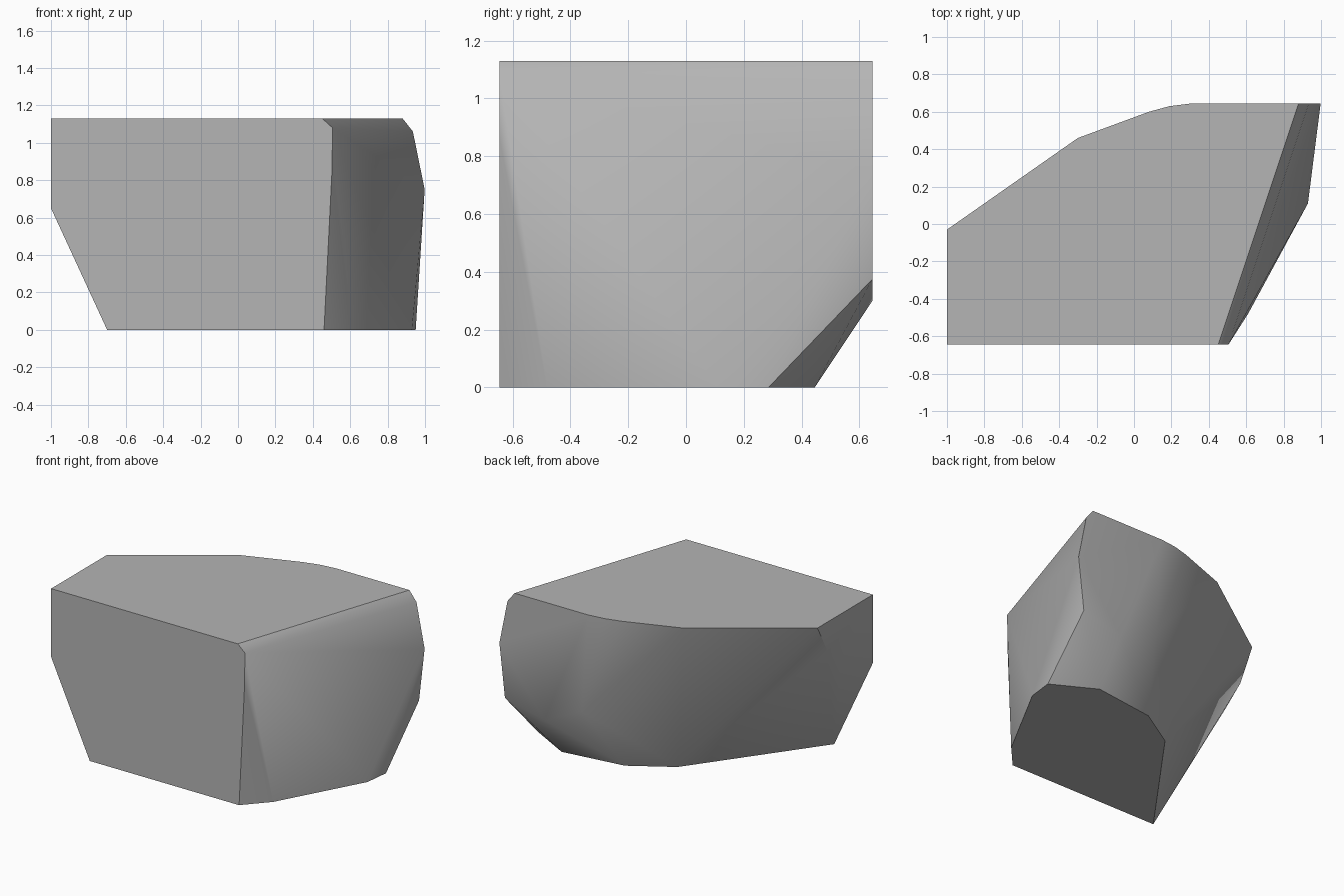
import bpy, bmesh
from math import radians

old = bpy.data.objects.get("Cube")
if old:
    bpy.data.objects.remove(old, do_unlink=True)

# Material
stone = bpy.data.materials.new("stone_grey")
stone.use_nodes = True
grey = (0.46, 0.46, 0.46, 1.0)
stone.diffuse_color = grey
stone.node_tree.nodes["Principled BSDF"].inputs["Base Color"].default_value = grey

TOP, FRONT, BACK, LEFT = 1.13, -0.645, 0.645, -1.0

# Flat top outline (x, y)
top = [(LEFT, FRONT), (0.45, FRONT), (0.88, BACK), (0.31, BACK),
       (0.19, 0.63), (0.08, 0.6), (-0.3, 0.46), (LEFT, -0.03)]
# Flat base outline (x, y)
base = [(-0.7, FRONT), (0.46, FRONT), (0.61, -0.48), (0.93, 0.11),
        (0.95, 0.285), (0.655, 0.445), (0.205, 0.385), (-0.08, 0.21)]
# Worn right edge of the front face (x, z)
front_edge = [(0.505, 1.08), (0.503, 0.86)]
# Rounded rim of the back face (x, z)
back_rim = [(0.935, 1.06), (0.998, 0.75), (0.955, 0.375), (0.65, 0.3), (0.36, 0.44)]
# Lower rim of the flat end face (y, z)
end_rim = [(FRONT, 0.65), (-0.29, 0.8), (-0.145, 0.92)]

points = [(x, y, TOP) for x, y in top]
points += [(x, y, 0) for x, y in base]
points += [(x, FRONT, z) for x, z in front_edge]
points += [(x, BACK, z) for x, z in back_rim]
points += [(LEFT, y, z) for y, z in end_rim]

# Boulder: convex skin over the outlines
bm = bmesh.new()
for p in points:
    bm.verts.new(p)
bmesh.ops.convex_hull(bm, input=bm.verts[:])
bmesh.ops.dissolve_limit(bm, angle_limit=radians(1), verts=bm.verts[:], edges=bm.edges[:])
bmesh.ops.recalc_face_normals(bm, faces=bm.faces[:])
mesh = bpy.data.meshes.new("boulder")
bm.to_mesh(mesh)
bm.free()
mesh.materials.append(stone)
boulder = bpy.data.objects.new("boulder", mesh)
bpy.context.collection.objects.link(boulder)

# Soft facets, crisp cut edges
bpy.ops.object.select_all(action="DESELECT")
boulder.select_set(True)
bpy.context.view_layer.objects.active = boulder
bpy.ops.object.shade_smooth_by_angle(angle=radians(38))
